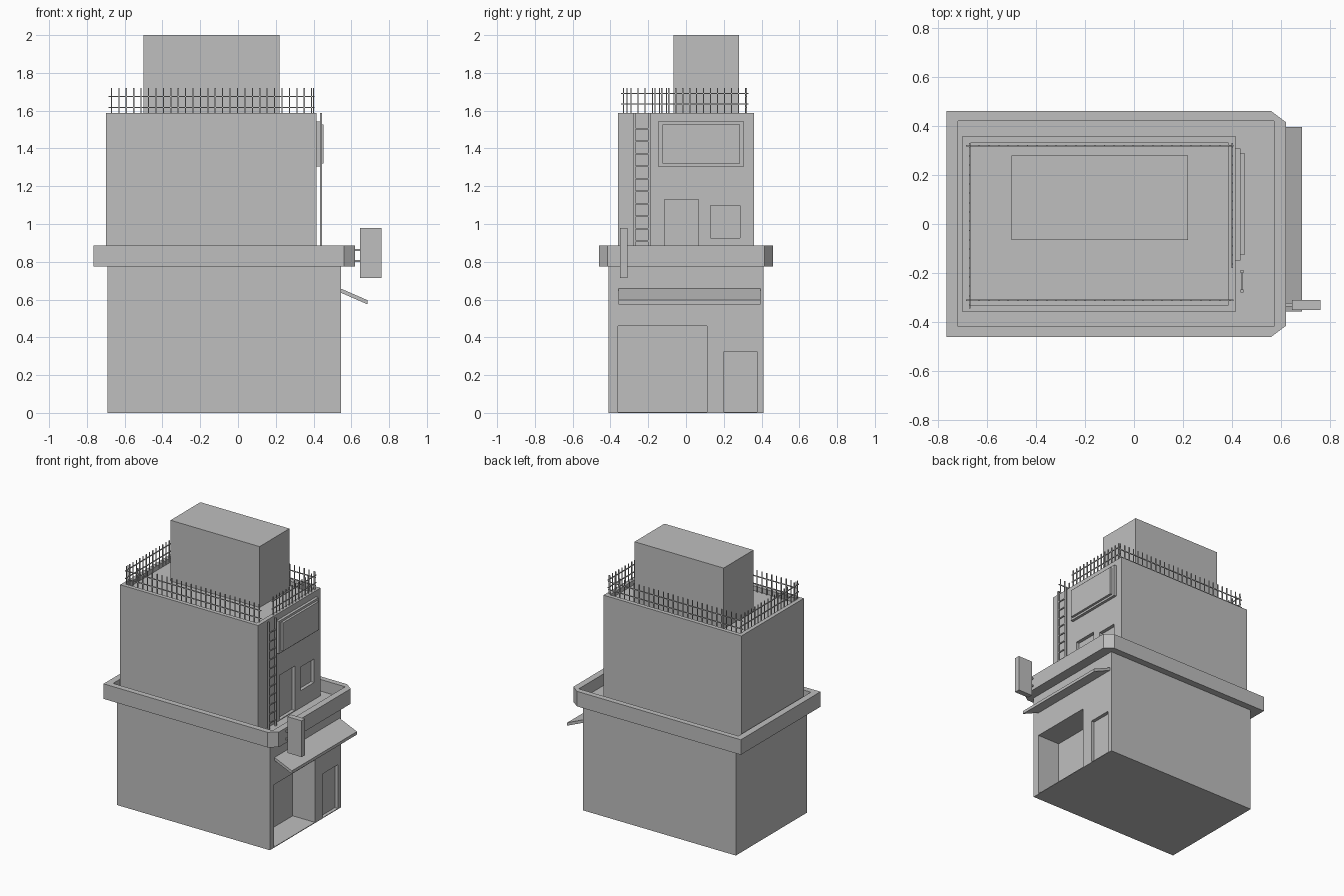
import bpy
import bmesh

cube = bpy.data.objects.get("Cube")
if cube:
    bpy.data.objects.remove(cube, do_unlink=True)

grey = bpy.data.materials.new("plain grey")
grey.use_nodes = True
COLOUR = (0.52, 0.52, 0.52, 1)
grey.diffuse_color = COLOUR
grey.node_tree.nodes["Principled BSDF"].inputs["Base Color"].default_value = COLOUR


def add_box(bm, x, y, z):
    """Add a box spanning the given (low, high) ranges."""
    verts = bmesh.ops.create_cube(bm, size=1)["verts"]
    for v in verts:
        for axis, (low, high) in enumerate((x, y, z)):
            v.co[axis] = high if v.co[axis] > 0 else low


def finish(name, bm):
    bmesh.ops.recalc_face_normals(bm, faces=bm.faces)
    mesh = bpy.data.meshes.new(name)
    bm.to_mesh(mesh)
    bm.free()
    mesh.materials.append(grey)
    obj = bpy.data.objects.new(name, mesh)
    bpy.context.collection.objects.link(obj)
    return obj


def boxes(name, *ranges):
    bm = bmesh.new()
    for r in ranges:
        add_box(bm, *r)
    return finish(name, bm)


def prism(name, outline, direction):
    """Extrude a closed outline of 3D points along a direction."""
    bm = bmesh.new()
    face = bm.faces.new([bm.verts.new(p) for p in outline])
    top = bmesh.ops.extrude_face_region(bm, geom=[face])["geom"]
    moved = [v for v in top if isinstance(v, bmesh.types.BMVert)]
    bmesh.ops.translate(bm, verts=moved, vec=direction)
    return finish(name, bm)


def cut(obj, *ranges):
    """Carve box-shaped recesses out of an object."""
    for r in ranges:
        cutter = boxes("cutter", r)
        cutter.hide_render = True
        mod = obj.modifiers.new("recess", "BOOLEAN")
        mod.operation = "DIFFERENCE"
        mod.solver = "EXACT"
        mod.object = cutter
        bpy.context.view_layer.update()
        graph = bpy.context.evaluated_depsgraph_get()
        carved = bpy.data.meshes.new_from_object(obj.evaluated_get(graph))
        obj.modifiers.clear()
        obj.data = carved
        bpy.data.objects.remove(cutter, do_unlink=True)


# Ground floor with a deep shop opening and a shallow door
ground = boxes("ground_floor", ((-0.69, 0.545), (-0.41, 0.41), (0, 0.78)))
cut(ground,
    ((0.365, 0.7), (-0.36, 0.11), (0.005, 0.46)),
    ((0.52, 0.7), (0.2, 0.375), (0.005, 0.325)))

# Balcony slab with two chamfered corners and a sunken deck
slab = prism("balcony_slab",
             [(x, y, 0.775) for x, y in ((-0.765, -0.46), (0.56, -0.46), (0.62, -0.415),
                                         (0.62, 0.415), (0.56, 0.46), (-0.765, 0.46))],
             (0, 0, 0.11))
cut(slab, ((-0.717, 0.572), (-0.418, 0.42), (0.8, 1)))

# Upper floor with roof rim, balcony door and window
upper = boxes("upper_floor", ((-0.7, 0.415), (-0.36, 0.36), (0.79, 1.588)))
cut(upper,
    ((-0.67, 0.385), (-0.33, 0.33), (1.555, 1.7)),
    ((0.39, 0.6), (-0.115, 0.065), (0.805, 1.13)),
    ((0.39, 0.6), (0.13, 0.285), (0.925, 1.097)))

# Rooftop block
boxes("roof_block", ((-0.5, 0.22), (-0.065, 0.28), (1.54, 2)))

# Billboard: back frame and raised panel
boxes("billboard_frame", ((0.41, 0.435), (-0.148, 0.308), (1.305, 1.543)))
boxes("billboard_panel", ((0.43, 0.452), (-0.125, 0.287), (1.32, 1.527)))

# Ladder
rungs = [((0.437, 0.443), (-0.275, -0.192), (z, z + 0.008))
         for z in (0.84 + 0.066 * i for i in range(11))]
boxes("ladder",
      ((0.434, 0.446), (-0.28, -0.268), (0.8, 1.588)),
      ((0.434, 0.446), (-0.2, -0.188), (0.8, 1.588)),
      *rungs)

# Sloping awning over the shop front
prism("awning",
      [(x, -0.357, z) for x, z in ((0.54, 0.66), (0.685, 0.597), (0.685, 0.575), (0.54, 0.638))],
      (0, 0.752, 0))

# Hanging sign and its brackets
boxes("sign_board", ((0.645, 0.76), (-0.35, -0.31), (0.715, 0.98)))
boxes("sign_brackets", *[((0.61, 0.65), (-0.337, -0.323), (z, z + 0.01)) for z in (0.8, 0.857)])


# Roof railings: upright bars with two horizontal rails
def railing(name, along, fixed, start, end, heights):
    t = 0.003
    across = (fixed - t, fixed + t)
    count = round((end - start) / 0.04)
    step = (end - start - 0.03) / count
    spans = [((start, end), (h - t, h + t)) for h in heights]
    for i in range(count + 1):
        p = start + 0.015 + i * step
        spans.append(((p - t, p + t), (1.56, 1.72)))
    boxes(name, *[(s, across, z) if along == "x" else (across, s, z) for s, z in spans])


railing("front_railing", "x", -0.312, -0.685, 0.405, (1.617, 1.675))
railing("back_railing", "x", 0.32, -0.685, 0.405, (1.617, 1.675))
railing("right_railing", "y", -0.67, -0.345, 0.33, (1.635, 1.69))
railing("left_railing", "y", 0.4, -0.18, 0.33, (1.635, 1.69))
